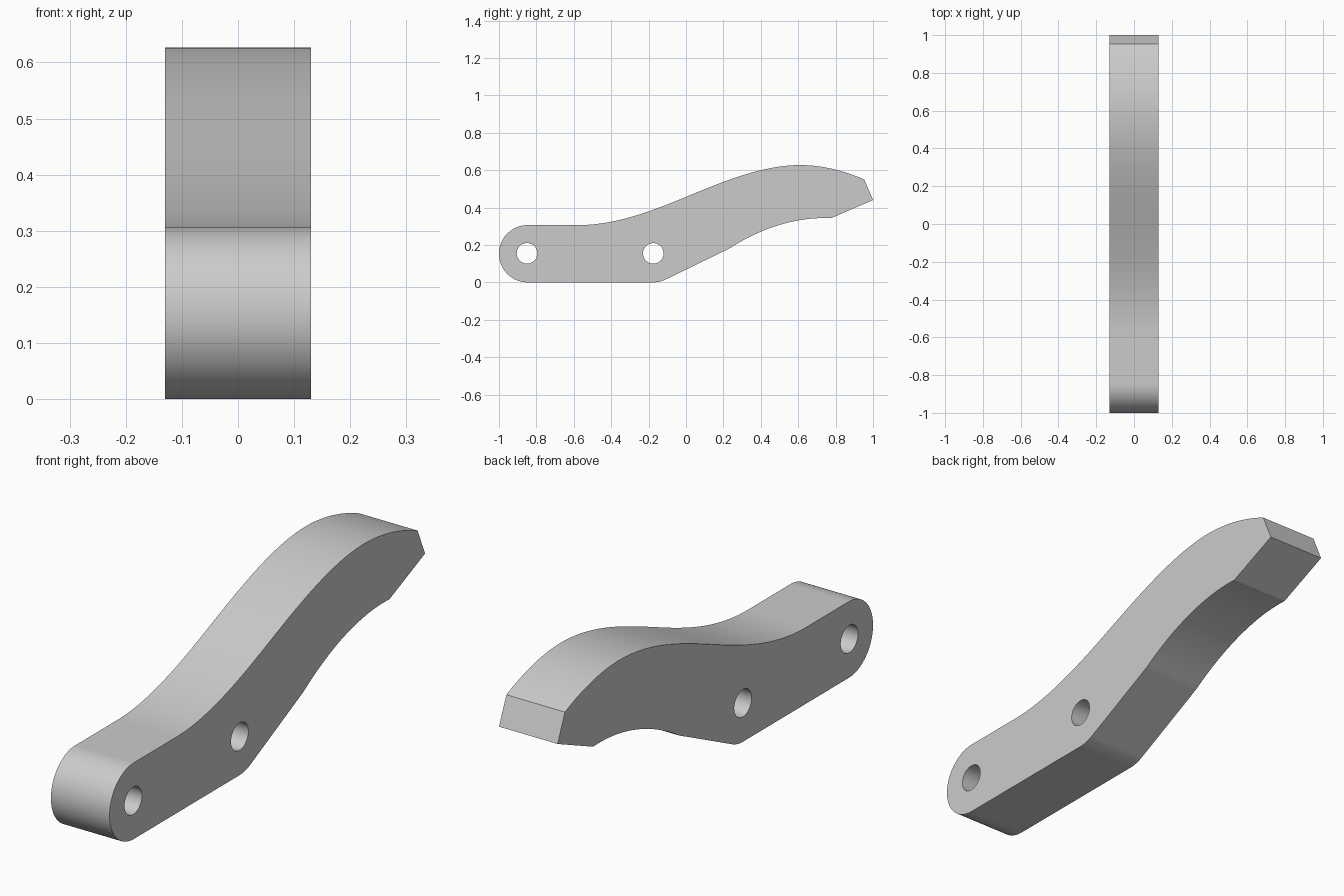
import bpy, bmesh, math
from mathutils import Matrix

if "Cube" in bpy.data.objects:
    bpy.data.objects.remove(bpy.data.objects["Cube"])

K = 0.5523  # circle handle factor
R = 0.153   # rounded end radius
CY = -1 + R


def add_spline(data, knots):
    """Closed Bezier from (left handle, point, right handle); None means straight."""
    s = data.splines.new('BEZIER')
    s.bezier_points.add(len(knots) - 1)
    s.use_cyclic_u = True
    s.resolution_u = 20
    for bp, (left, co, right) in zip(s.bezier_points, knots):
        bp.handle_left_type = bp.handle_right_type = 'FREE'
        bp.co = (*co, 0)
        bp.handle_left = (*(left or co), 0)
        bp.handle_right = (*(right or co), 0)


def circle(y, z, r):
    k = r * K
    return [((y + r, z - k), (y + r, z), (y + r, z + k)),
            ((y + k, z + r), (y, z + r), (y - k, z + r)),
            ((y - r, z + k), (y - r, z), (y - r, z - k)),
            ((y - k, z - r), (y, z - r), (y + k, z - r))]


# Lever side profile in the y-z plane
profile = bpy.data.curves.new("lever_arm", 'CURVE')
profile.dimensions = '2D'
profile.fill_mode = 'BOTH'
profile.extrude = 0.13
add_spline(profile, [
    (None, (CY, 0), (CY - R * K, 0)),                        # rounded end
    ((-1, R - R * K), (-1, R), (-1, R + R * K)),
    ((CY - R * K, 2 * R), (CY, 2 * R), None),
    (None, (-0.58, 2 * R), (-0.38, 2 * R)),                  # S-shaped top
    ((-0.19, 0.378), (0, 0.457), (0.20, 0.54)),
    ((0.41, 0.627), (0.61, 0.627), (0.735, 0.627)),
    ((0.855, 0.593), (0.953, 0.55), None),                   # angled tip
    (None, (1.0, 0.44), None),
    (None, (0.775, 0.343), (0.59, 0.352)),                   # hollow underside
    ((0.40, 0.29), (0.23, 0.18), None),
    (None, (-0.105, 0.017), (-0.127, 0.006)),                # soft bend
    ((-0.151, 0), (-0.175, 0), None),
])

# Pivot holes
for y in (-0.85, -0.175):
    add_spline(profile, circle(y, 0.155, 0.055))

# Turn into a clean mesh standing in the y-z plane
obj = bpy.data.objects.new("lever_arm", profile)
bpy.context.collection.objects.link(obj)
bpy.context.view_layer.objects.active = obj
obj.select_set(True)
bpy.ops.object.convert(target='MESH')
obj = bpy.context.object
obj.data.transform(Matrix(((0, 0, 1, 0), (1, 0, 0, 0), (0, 1, 0, 0), (0, 0, 0, 1))))
bm = bmesh.new()
bm.from_mesh(obj.data)
bmesh.ops.remove_doubles(bm, verts=bm.verts, dist=1e-5)
bmesh.ops.recalc_face_normals(bm, faces=bm.faces)
bm.to_mesh(obj.data)
bm.free()
bpy.ops.object.shade_smooth_by_angle(angle=math.radians(20))
